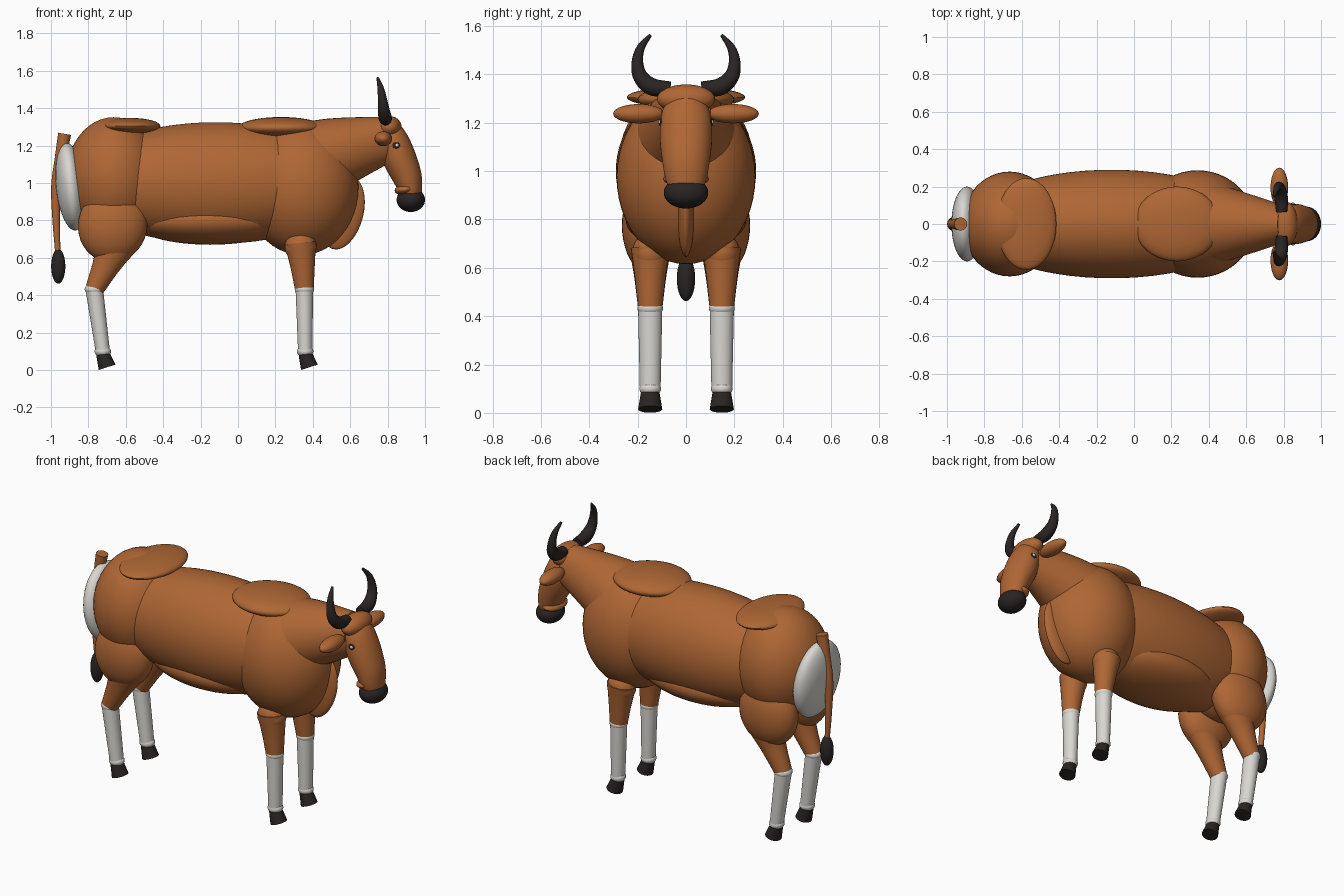
import bpy, bmesh, math
from mathutils import Vector, Matrix

if "Cube" in bpy.data.objects:
    bpy.data.objects.remove(bpy.data.objects["Cube"])


def material(name, rgb):
    m = bpy.data.materials.new(name)
    m.diffuse_color = (*rgb, 1)
    m.use_nodes = True
    m.node_tree.nodes["Principled BSDF"].inputs["Base Color"].default_value = m.diffuse_color
    return m


BROWN = material("brown_coat", (0.43, 0.135, 0.035))
WHITE = material("white_coat", (0.70, 0.68, 0.64))
DARK = material("dark_horn", (0.022, 0.018, 0.017))


def finish(name, bm, mat):
    bmesh.ops.recalc_face_normals(bm, faces=bm.faces)
    me = bpy.data.meshes.new(name)
    bm.to_mesh(me)
    bm.free()
    me.materials.append(mat)
    ob = bpy.data.objects.new(name, me)
    bpy.context.collection.objects.link(ob)
    bpy.context.view_layer.objects.active = ob
    ob.select_set(True)
    bpy.ops.object.shade_smooth_by_angle(angle=math.radians(40))
    ob.select_set(False)
    return ob


def ellipsoid(name, centre, radii, mat=BROWN, tilt=0, seg=40):
    """Ellipsoid, tilted in degrees about y."""
    bm = bmesh.new()
    bmesh.ops.create_uvsphere(bm, u_segments=seg, v_segments=seg // 2, radius=1)
    bm.transform(Matrix.Translation(centre) @ Matrix.Rotation(math.radians(tilt), 4, 'Y')
                 @ Matrix.Diagonal((*radii, 1)))
    return finish(name, bm, mat)


def tube(name, stations, mat=BROWN, ref=(0, 1, 0), seg=28, steps=6):
    """Smooth tube through (x, y, z, radius along ref, other radius)."""
    p = [Vector(s) for s in stations]
    p = [2 * p[0] - p[1]] + p + [2 * p[-1] - p[-2]]
    path = []
    for i in range(1, len(p) - 2):
        a, b, c, d = p[i - 1:i + 3]
        for k in range(steps):
            t = k / steps
            path.append(0.5 * (2 * b + (c - a) * t + (2 * a - 5 * b + 4 * c - d) * t * t
                               + (3 * b - a - 3 * c + d) * t ** 3))
    path.append(p[-2])
    bm = bmesh.new()
    rings = []
    for i, s in enumerate(path):
        tan = (path[min(i + 1, len(path) - 1)] - path[max(i - 1, 0)])
        tan = Vector(tan[:3]).normalized()
        u = Vector(ref)
        u = (u - tan * u.dot(tan)).normalized()
        v = tan.cross(u)
        rings.append([bm.verts.new(Vector(s[:3]) + u * s[3] * math.cos(a) + v * s[4] * math.sin(a))
                      for a in (2 * math.pi * j / seg for j in range(seg))])
    for r, q in zip(rings, rings[1:]):
        for j in range(seg):
            k = (j + 1) % seg
            bm.faces.new((r[j], r[k], q[k], q[j]))
    bm.faces.new(rings[0])
    bm.faces.new(rings[-1])
    return finish(name, bm, mat)


# Trunk
ellipsoid("torso", (-0.12, 0, 1.0), (0.75, 0.29, 0.325), seg=64)
ellipsoid("belly", (-0.15, 0, 0.80), (0.42, 0.25, 0.13), seg=48)
ellipsoid("chest", (0.34, 0, 0.975), (0.305, 0.287, 0.36), seg=48)
ellipsoid("rump", (-0.665, 0, 1.03), (0.255, 0.28, 0.322), seg=48)
ellipsoid("shoulder_hump", (0.23, 0, 1.295), (0.23, 0.2, 0.058))
ellipsoid("hip_hump", (-0.575, 0, 1.305), (0.16, 0.245, 0.043))
ellipsoid("dewlap", (0.56, 0, 0.84), (0.11, 0.036, 0.2), tilt=15)
ellipsoid("rump_patch", (-0.893, 0, 0.98), (0.08, 0.2, 0.235), WHITE, tilt=-6)

# Neck and head
tube("neck", [(0.36, 0, 1.10, 0.24, 0.23), (0.54, 0, 1.165, 0.185, 0.188),
              (0.80, 0, 1.237, 0.10, 0.122)], seg=40)
tube("head", [(0.80, 0, 1.32, 0.06, 0.05), (0.825, 0, 1.24, 0.10, 0.08),
              (0.86, 0, 1.14, 0.108, 0.09), (0.902, 0, 1.04, 0.098, 0.08),
              (0.923, 0, 0.96, 0.083, 0.062), (0.925, 0, 0.92, 0.065, 0.05)], seg=40)
ellipsoid("poll", (0.81, 0, 1.298), (0.065, 0.12, 0.06))
ellipsoid("upper_lip", (0.895, 0, 0.967), (0.058, 0.095, 0.03), tilt=-10)
ellipsoid("muzzle", (0.924, 0, 0.91), (0.076, 0.092, 0.065), DARK)

# Tail
tube("tail", [(-0.927, 0, 1.263, 0.035, 0.035), (-0.95, 0, 1.13, 0.03, 0.03),
              (-0.974, 0, 0.98, 0.025, 0.025), (-0.972, 0, 0.80, 0.02, 0.02),
              (-0.963, 0, 0.62, 0.014, 0.014)], seg=20)
ellipsoid("tail_tuft", (-0.961, 0, 0.555), (0.038, 0.038, 0.093), DARK, seg=28)

for side, s in (("right", -1), ("left", 1)):
    # Ears, eyes and horns
    ellipsoid(side + "_ear", (0.777, s * 0.195, 1.237), (0.047, 0.106, 0.04), seg=28)
    ellipsoid(side + "_eye", (0.845, s * 0.098, 1.2), (0.022, 0.014, 0.02), DARK, seg=20)
    ellipsoid(side + "_eye_glint", (0.85, s * 0.108, 1.202), (0.01, 0.007, 0.009), WHITE, seg=16)
    horn = [(0.79, 0.065, 1.34, 0.03), (0.787, 0.14, 1.348, 0.036), (0.78, 0.188, 1.39, 0.031),
            (0.772, 0.201, 1.45, 0.024), (0.762, 0.187, 1.51, 0.017), (0.747, 0.147, 1.562, 0.007)]
    tube(side + "_horn", [(x, s * y, z, r, r) for x, y, z, r in horn], DARK, ref=(1, 0, 0), seg=20)

    # Legs: upper part, joint, stocking, fetlock and hoof
    y = s * 0.148
    ellipsoid(side + "_thigh", (-0.67, s * 0.15, 0.775), (0.185, 0.115, 0.2), tilt=12)
    ellipsoid(side + "_shoulder_joint", (0.335, y, 0.66), (0.085, 0.075, 0.085), seg=28)
    uppers = {"hind": [(-0.655, 0.67, 0.085, 0.11), (-0.705, 0.56, 0.066, 0.075), (-0.768, 0.43, 0.05, 0.05)],
              "front": [(0.333, 0.68, 0.08, 0.085), (0.345, 0.56, 0.064, 0.066), (0.355, 0.43, 0.05, 0.05)]}
    for leg, top in uppers.items():
        n = f"{side}_{leg}_"
        kx = top[-1][0]
        fx = -0.723 if leg == "hind" else 0.359
        tube(n + "upper_leg", [(x, y, z, a, b) for x, z, a, b in top])
        ellipsoid(n + "knee", (kx, y, 0.432), (0.052, 0.053, 0.034), WHITE, seg=28)
        tube(n + "stocking", [(kx, y, 0.43, 0.05, 0.047), (fx, y, 0.1, 0.043, 0.038)], WHITE, steps=1)
        ellipsoid(n + "fetlock", (fx, y, 0.1), (0.044, 0.045, 0.032), WHITE, seg=28)
        tube(n + "hoof", [(fx, y, 0.087, 0.038, 0.036), (fx + 0.023, y, 0.015, 0.05, 0.047)], DARK, steps=1)
